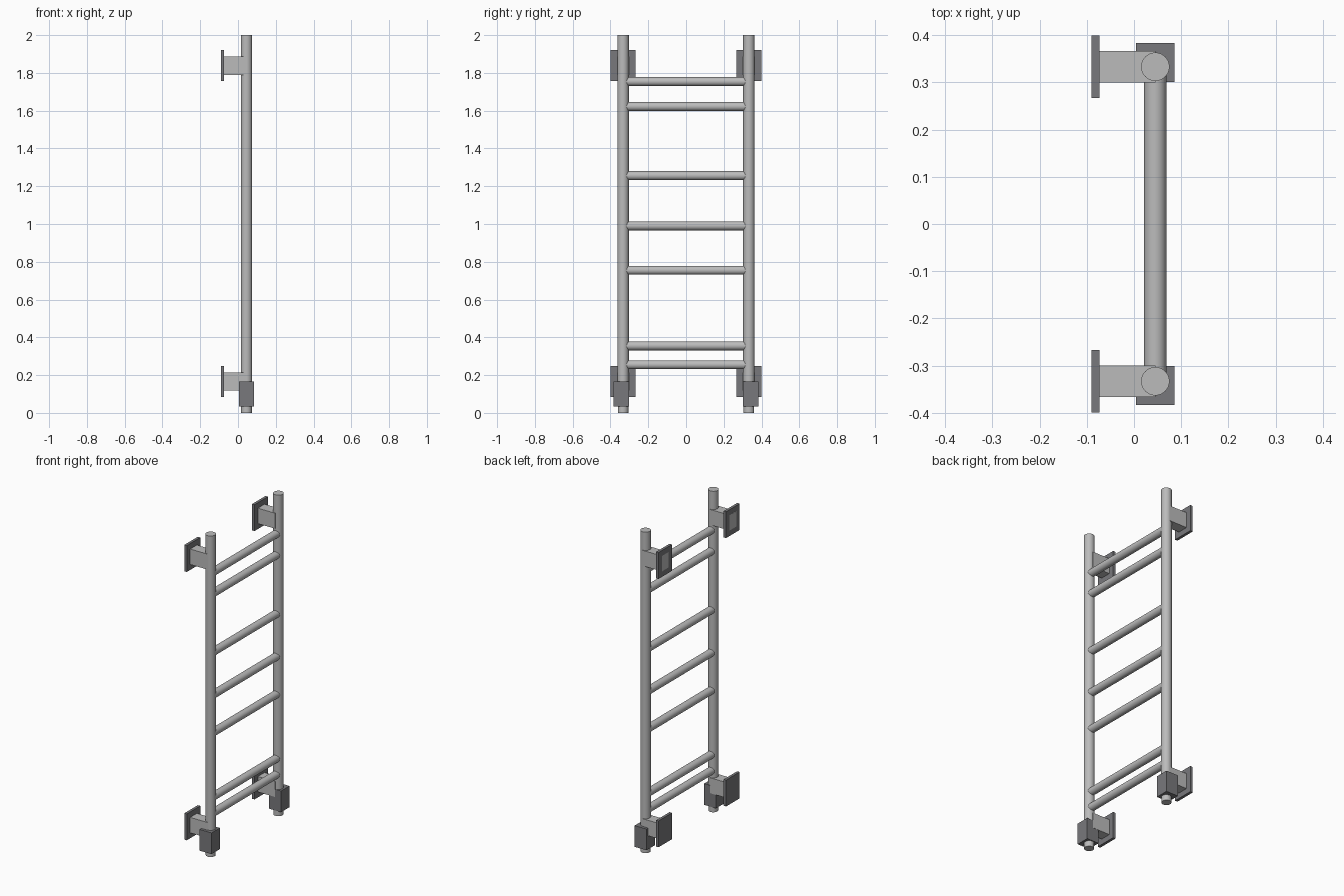
import bpy
import math
from mathutils import Matrix

if "Cube" in bpy.data.objects:
    bpy.data.objects.remove(bpy.data.objects["Cube"], do_unlink=True)


def make_material(name, colour):
    mat = bpy.data.materials.new(name)
    mat.use_nodes = True
    mat.diffuse_color = colour
    mat.node_tree.nodes["Principled BSDF"].inputs["Base Color"].default_value = colour
    return mat


STEEL = make_material("light steel", (0.5, 0.5, 0.5, 1))
DARK = make_material("dark grey", (0.19, 0.19, 0.2, 1))


def box(name, low, high, mat):
    centre = [(a + b) / 2 for a, b in zip(low, high)]
    bpy.ops.mesh.primitive_cube_add(size=1, location=centre)
    obj = bpy.context.object
    obj.name = name
    obj.data.transform(Matrix.Diagonal([abs(b - a) for a, b in zip(low, high)] + [1]))
    obj.data.materials.append(mat)
    return obj


def tube(name, radius, length, centre, mat, across=False):
    turn = (math.pi / 2, 0, 0) if across else (0, 0, 0)
    bpy.ops.mesh.primitive_cylinder_add(
        vertices=48, radius=radius, depth=length, location=centre, rotation=turn)
    obj = bpy.context.object
    obj.name = name
    obj.data.materials.append(mat)
    bpy.ops.object.shade_smooth_by_angle(angle=math.radians(40))
    return obj


RAIL_X, RAIL_Y = 0.045, 0.333
VALVE_BOTTOM, VALVE_TOP = 0.035, 0.167

for side, sign in (("left", -1), ("right", 1)):
    y = sign * RAIL_Y
    # Upright rail and the narrower pipe under its valve
    tube(f"{side}_rail", 0.03, 1.9, (RAIL_X, y, 1.05), STEEL)
    tube(f"{side}_inlet_pipe", 0.028, 0.1, (RAIL_X, y, 0.05), STEEL)
    # Square valve body
    yv = sign * 0.342
    box(f"{side}_valve", (0.004, yv - 0.041, VALVE_BOTTOM),
        (0.086, yv + 0.041, VALVE_TOP), DARK)
    # Wall brackets: square arm and backing plate
    for level, z in (("lower", 0.167), ("upper", 1.838)):
        back = -0.0903 if level == "upper" else -0.08
        box(f"{side}_{level}_arm", (back, y - 0.033, z - 0.048),
            (RAIL_X, y + 0.033, z + 0.048), STEEL)
        box(f"{side}_{level}_wall_plate", (-0.09, y - 0.066, z - 0.082),
            (-0.073, y + 0.066, z + 0.082), DARK)

# Rungs between the rails
for i, z in enumerate((0.255, 0.355, 0.755, 0.99, 1.256, 1.622, 1.754)):
    tube(f"rung_{i + 1}", 0.0235, 2 * RAIL_Y - 0.02, (RAIL_X, 0, z), STEEL, across=True)
